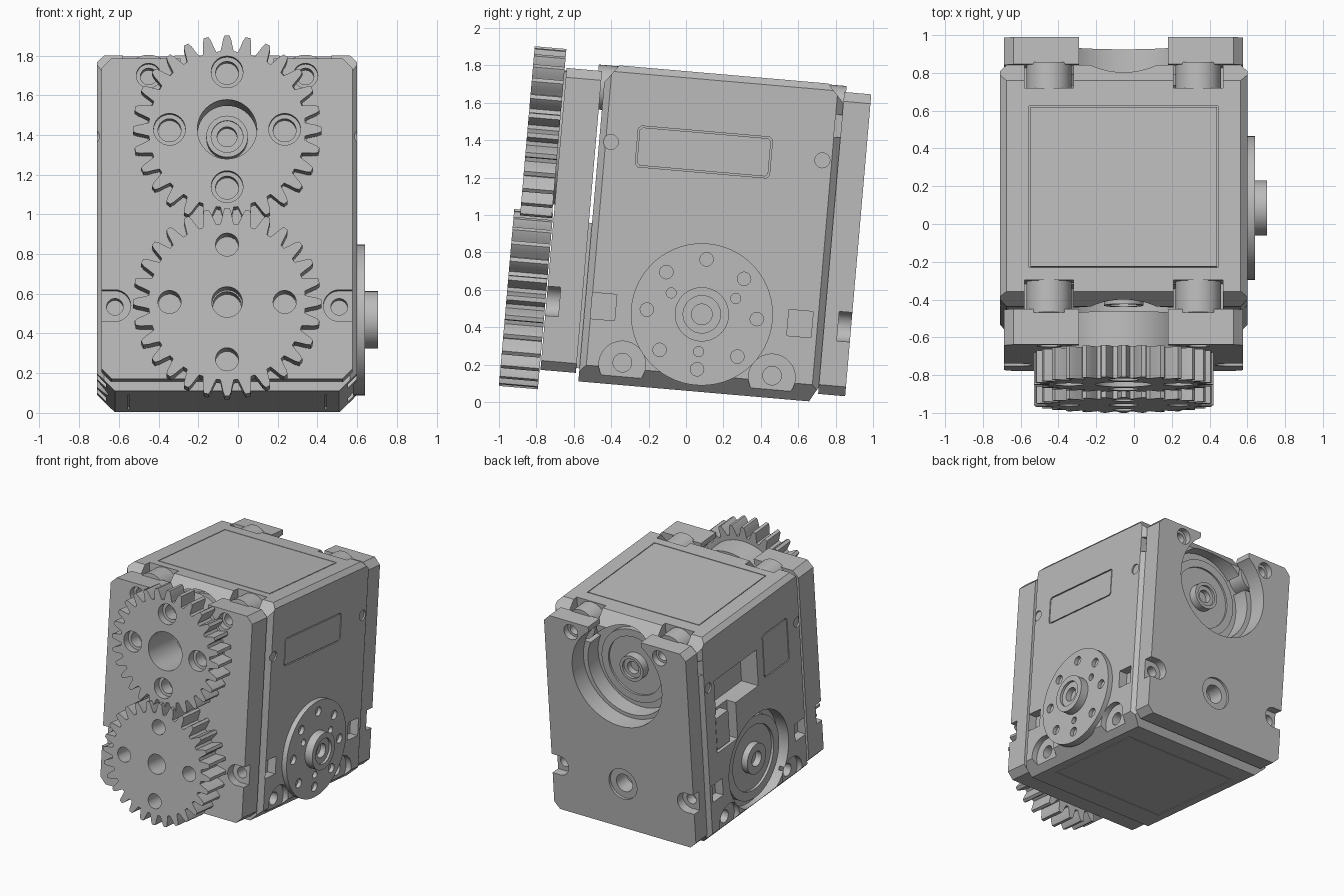
import bpy, bmesh
from math import sin, cos, pi, radians
from mathutils import Matrix

if "Cube" in bpy.data.objects:
    bpy.data.objects.remove(bpy.data.objects["Cube"], do_unlink=True)

CX = -0.055          # middle of the housing in x
H = 0.655            # half width of the housing
UP, LOW = 1.35, 0.474  # heights of the two axles
parts = []

grey = bpy.data.materials.new("plain_grey")
grey.use_nodes = True
GREY = (0.5, 0.5, 0.5, 1)
grey.diffuse_color = GREY
grey.node_tree.nodes["Principled BSDF"].inputs["Base Color"].default_value = GREY


def prism(name, axis, a, b, pts, keep=True):
    """Extrude a 2D outline along an axis from a to b."""
    place = {"x": lambda p, q, t: (t, p, q),
             "y": lambda p, q, t: (p, t, q),
             "z": lambda p, q, t: (p, q, t)}[axis]
    bm = bmesh.new()
    ends = [[bm.verts.new(place(p, q, t)) for p, q in pts] for t in (a, b)]
    bm.faces.new(ends[0])
    bm.faces.new(ends[1][::-1])
    n = len(pts)
    for i in range(n):
        j = (i + 1) % n
        bm.faces.new((ends[0][i], ends[1][i], ends[1][j], ends[0][j]))
    bmesh.ops.recalc_face_normals(bm, faces=bm.faces)
    mesh = bpy.data.meshes.new(name)
    bm.to_mesh(mesh)
    bm.free()
    mesh.materials.append(grey)
    obj = bpy.data.objects.new(name, mesh)
    bpy.context.collection.objects.link(obj)
    if keep:
        parts.append(obj)
    return obj


def circle(p, q, r, n=40):
    return [(p + r * cos(2 * pi * i / n), q + r * sin(2 * pi * i / n)) for i in range(n)]


def rect(p, q, hp, hq):
    return [(p - hp, q - hq), (p + hp, q - hq), (p + hp, q + hq), (p - hp, q + hq)]


def chamfered(p, q, hp, hq, c, top=None):
    """Rectangle with cut corners; top gives another size for the upper two."""
    t = c if top is None else top
    return [(p - hp + c, q - hq), (p + hp - c, q - hq), (p + hp, q - hq + c), (p + hp, q + hq - t),
            (p + hp - t, q + hq), (p - hp + t, q + hq), (p - hp, q + hq - t), (p - hp, q - hq + c)]


def cut(obj, axis, a, b, pts, operation="DIFFERENCE"):
    cutter = prism("cutter", axis, a, b, pts, keep=False)
    mod = obj.modifiers.new("cut", "BOOLEAN")
    mod.operation, mod.solver, mod.object = operation, "EXACT", cutter
    bpy.context.view_layer.objects.active = obj
    bpy.ops.object.modifier_apply(modifier=mod.name)
    bpy.data.objects.remove(cutter, do_unlink=True)


# Housing: three chamfered outlines intersected
body = prism("housing", "y", -0.7, 0.8, chamfered(CX, 0.911, H, 0.851, 0.09, 0.035))
cut(body, "x", -1, 1, [(-0.583, 0.06), (0.655, 0.06), (0.70, 0.14), (0.70, 1.665),
                       (0.61, 1.762), (-0.51, 1.762), (-0.583, 1.665)], "INTERSECT")
cut(body, "z", -0.2, 2, chamfered(CX, 0.0585, H, 0.6415, 0.035), "INTERSECT")

# Round pockets and stepped hubs around the upper axle
for name, face, floor, rim, tip in (("front", -0.65, -0.42, -0.45, -0.55),
                                    ("rear", 0.75, 0.57, 0.61, 0.66)):
    cut(body, "y", face, floor, circle(CX, UP, 0.36, 56))
    s = 1 if face > 0 else -1
    disc = prism(name + "_pocket_disc", "y", floor - s * 0.02, rim, circle(CX, UP, 0.30, 56))
    cut(disc, "y", rim + s * 0.05, rim - s * 0.015, circle(CX, UP, 0.24, 48))
    hub = prism(name + "_pocket_hub", "y", floor - s * 0.02, tip, circle(CX, UP, 0.105))
    cut(hub, "y", tip + s * 0.05, tip - s * 0.02, circle(CX, UP, 0.08))
    cut(hub, "y", tip + s * 0.05, tip - s * 0.12, circle(CX, UP, 0.05))

# Upper corner notches with round screw posts
for s in (-1, 1):
    x = CX + s * 0.395
    for name, inner, outer in (("front", -0.45, -0.66), ("rear", 0.57, 0.75)):
        cut(body, "y", inner, outer, rect(x, 1.65, 0.13, 0.15))
        prism(name + "_screw_post", "y", inner, -0.62 if inner < 0 else 0.71,
              circle(x, 1.637, 0.12))

# Side details shared by both sides
for s in (-1, 1):
    outside = CX + s * (H + 0.1)

    def side(depth):
        return CX + s * (H - depth)

    for u in (-0.483, 0.571):
        cut(body, "x", side(0.07), outside, rect(u, 0.47, 0.065, 0.07))
    for u in (-0.357, 0.446):
        cut(body, "x", side(0.045), outside, circle(u, 0.17, 0.125))
        cut(body, "x", side(0.16), outside, circle(u, 0.18, 0.05, 24))
    for u in (-0.52, 0.615):
        cut(body, "x", side(0.012), outside, circle(u, UP, 0.04, 24))
    cut(body, "x", side(0.05), outside, rect(0.70, 1.54, 0.035, 0.06))

# Label panel on the left side, panel and open bay on the right side
cut(body, "x", CX + H - 0.012, 1, chamfered(-0.02, 1.34, 0.36, 0.11, 0.015))
prism("left_label_panel", "x", CX + H - 0.02, CX + H - 0.001,
      chamfered(-0.02, 1.34, 0.352, 0.102, 0.015))
cut(body, "x", CX - H + 0.012, -1, chamfered(-0.24, 1.27, 0.16, 0.18, 0.015))
prism("right_label_panel", "x", CX - H + 0.02, CX - H + 0.001,
      chamfered(-0.24, 1.27, 0.152, 0.172, 0.015))
cut(body, "x", CX - H + 0.15, -1, rect(0.27, 1.22, 0.27, 0.15))
cut(body, "x", CX - H + 0.08, -1, rect(0.42, 0.93, 0.13, 0.16))
prism("bay_connector", "x", CX - H + 0.10, CX - H + 0.005, rect(0.46, 0.92, 0.08, 0.13))

# Right side idler recess
cut(body, "x", CX - H + 0.10, -1, circle(0.044, LOW, 0.38, 56))
idler = prism("idler_disc", "x", CX - H + 0.12, CX - H + 0.05, circle(0.044, LOW, 0.33, 56))
cut(idler, "x", CX - H + 0.07, -1, circle(0.044, LOW, 0.26, 48))
idler_hub = prism("idler_hub", "x", CX - H + 0.12, CX - H + 0.02, circle(0.044, LOW, 0.12))
cut(idler_hub, "x", CX - H + 0.10, -1, circle(0.044, LOW, 0.06))

# Top and bottom cover seams
for z, name in ((1.762, "top"), (0.06, "bottom")):
    s = 1 if z > 1 else -1
    cut(body, "z", z - s * 0.01, z + s * 0.1, rect(CX, 0.045, 0.50, 0.43))
    prism(name + "_cover", "z", z - s * 0.02, z, rect(CX, 0.045, 0.494, 0.424))

# Left output horn
horn = prism("output_horn", "x", 0.58, 0.64, circle(0.044, LOW, 0.38, 64))
for i in range(8):
    a = pi / 4 * i
    cut(horn, "x", 0.61, 0.7, circle(0.044 + 0.295 * cos(a), LOW + 0.295 * sin(a), 0.036, 20))
for i in range(3):
    a = pi / 6 + 2 * pi / 3 * i
    cut(horn, "x", 0.61, 0.7, circle(0.044 + 0.2 * cos(a), LOW + 0.2 * sin(a), 0.027, 16))
horn_hub = prism("output_horn_hub", "x", 0.61, 0.705, circle(0.044, LOW, 0.145, 48))
cut(horn_hub, "x", 0.685, 0.8, circle(0.044, LOW, 0.10))
cut(horn_hub, "x", 0.63, 0.8, circle(0.044, LOW, 0.055))

# Front and rear mounting plates
for name, back, face in (("front_plate", -0.60, -0.79), ("rear_plate", 0.70, 0.845)):
    s = 1 if face > 0 else -1
    plate = prism(name, "y", back, face, chamfered(CX, 0.914, 0.632, 0.81, 0.05))
    lo, hi = back - s * 0.1, face + s * 0.1
    cut(plate, "y", lo, hi, circle(CX, 1.36, 0.40, 64))
    cut(plate, "y", lo, hi, rect(CX, 1.70, 0.235, 0.1))
    for m in (-1, 1):
        x = CX + m * 0.395
        cut(plate, "y", lo, hi, circle(x, 1.637, 0.042, 24))
        cut(plate, "y", face - s * 0.05, hi, circle(x, 1.637, 0.062, 28))
        x = CX + m * 0.565
        cut(plate, "y", face - s * 0.07, hi, circle(x, LOW, 0.08, 28))
        cut(plate, "y", face - s * 0.07, hi, rect(x + m * 0.08, LOW, 0.08, 0.079))
        cut(plate, "y", lo, hi, circle(x, LOW, 0.042, 24))
    cut(plate, "y", face - s * 0.02, hi, circle(CX, LOW, 0.125))
    cut(plate, "y", lo, hi, circle(CX, LOW, 0.072, 32))
    # spacer between plate and housing
prism("front_spacer", "y", -0.61, -0.575, rect(CX, 0.52, 0.61, 0.39))

# Drive disc behind the upper gear
drive = prism("drive_disc", "y", -0.81, -0.61, circle(CX, UP, 0.36, 56))
cut(drive, "y", -1, -0.5, circle(CX, UP, 0.15))


def gear(name, z, back, face, bore, hole, teeth=28):
    outline = []
    for i in range(teeth):
        for da, r in ((-0.085, 0.395), (-0.062, 0.425), (-0.045, 0.455), (-0.025, 0.475),
                      (0.025, 0.475), (0.045, 0.455), (0.062, 0.425), (0.085, 0.395)):
            a = 2 * pi * i / teeth + da
            outline.append((CX + r * sin(a), z + r * cos(a)))
    wheel = prism(name, "y", back, face, outline)
    cut(wheel, "y", -2, 0, circle(CX, z, bore, 40))
    for i in range(4):
        x, zz = CX + 0.29 * cos(pi / 2 * i), z + 0.29 * sin(pi / 2 * i)
        cut(wheel, "y", -2, 0, circle(x, zz, min(hole, 0.058), 28))
        if hole > 0.06:
            cut(wheel, "y", face + 0.06, -2, circle(x, zz, hole, 32))


gear("upper_gear", UP, -0.80, -0.97, 0.15, 0.08)
gear("lower_gear", LOW, -0.795, -1.004, 0.077, 0.058)

# Lean the whole assembly and smooth the round walls
lean = Matrix.Rotation(radians(-4.95), 4, "X")
for obj in parts:
    obj.data.transform(lean)
    bpy.ops.object.select_all(action="DESELECT")
    obj.select_set(True)
    bpy.context.view_layer.objects.active = obj
    bpy.ops.object.shade_smooth_by_angle(angle=radians(25))
